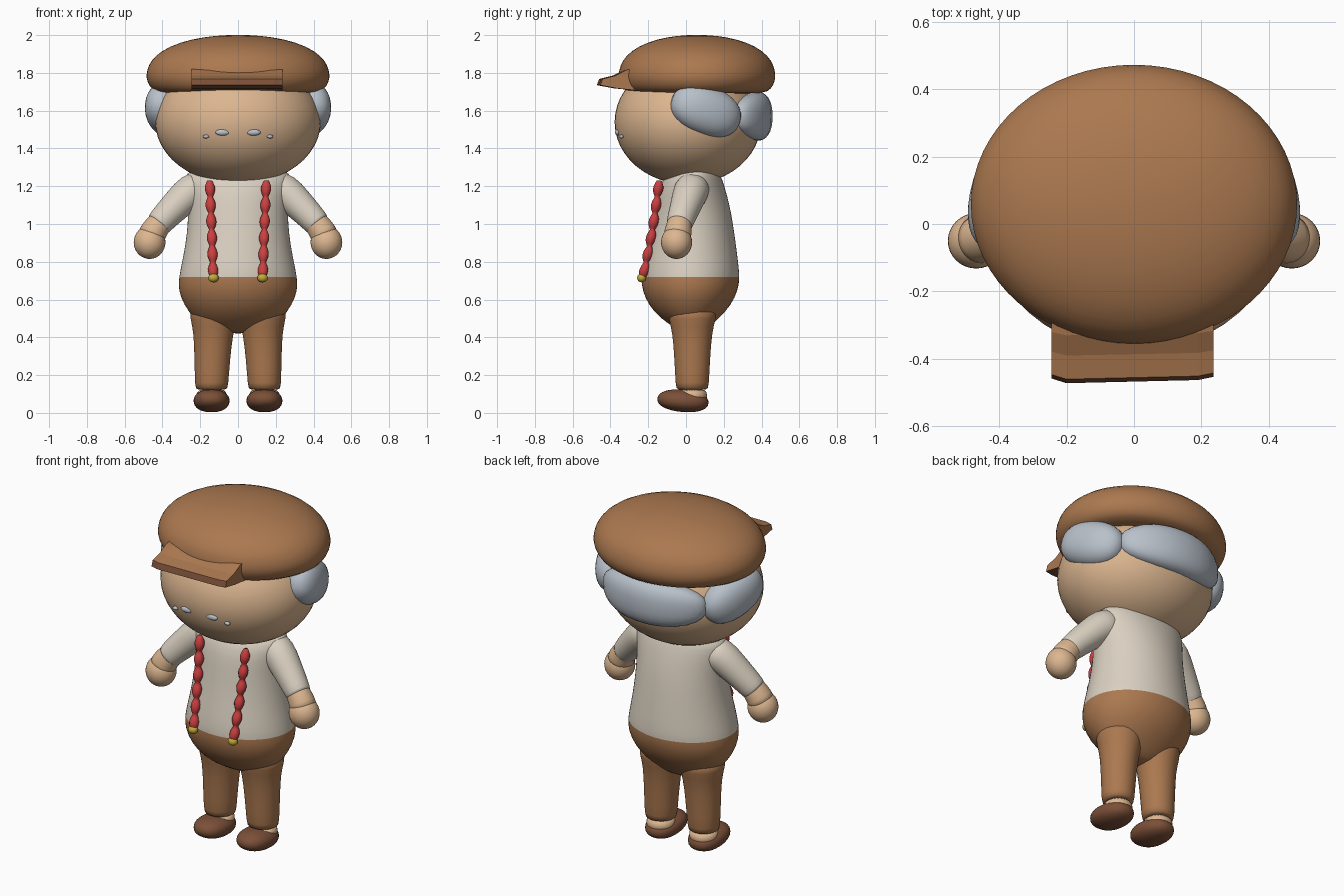
import bpy, bmesh, math
from mathutils import Vector, Euler

cube = bpy.data.objects.get("Cube")
if cube:
    bpy.data.objects.remove(cube, do_unlink=True)


def material(name, r, g, b):
    m = bpy.data.materials.new(name)
    m.use_nodes = True
    m.diffuse_color = (r, g, b, 1)
    node = next(n for n in m.node_tree.nodes if n.type == 'BSDF_PRINCIPLED')
    node.inputs["Base Color"].default_value = (r, g, b, 1)
    node.inputs["Roughness"].default_value = 0.8
    return m


BROWN = material("tweed_brown", .41, .19, .08)
DARK = material("leather_brown", .2, .08, .04)
SHIRT = material("cream_shirt", .70, .63, .53)
SKIN = material("skin", .72, .47, .28)
GREY = material("grey_hair", .48, .53, .59)
RED = material("red_strap", .6, .05, .05)
GOLD = material("gold_button", .55, .41, .04)


def finish(name, bm, mats, smooth=True, subdivide=0):
    bmesh.ops.recalc_face_normals(bm, faces=bm.faces)
    for f in bm.faces:
        f.smooth = smooth
    me = bpy.data.meshes.new(name)
    bm.to_mesh(me)
    bm.free()
    for m in mats:
        me.materials.append(m)
    ob = bpy.data.objects.new(name, me)
    bpy.context.collection.objects.link(ob)
    if subdivide:
        ob.modifiers.new("Smooth", 'SUBSURF').levels = subdivide
        ob.modifiers["Smooth"].render_levels = subdivide
    return ob


def loft(name, rings, mats, sides=24, follow=False, split_z=None, subdivide=1):
    """Rings are (centre, rx, ry); follow turns each ring along the path."""
    bm = bmesh.new()
    loops = []
    for i, (c, rx, ry) in enumerate(rings):
        c = Vector(c)
        ahead = Vector(rings[min(i + 1, len(rings) - 1)][0])
        behind = Vector(rings[max(i - 1, 0)][0])
        turn = (ahead - behind).to_track_quat('Z', 'Y') if follow else Euler((0, 0, 0)).to_quaternion()
        loop = []
        for k in range(sides):
            a = math.tau * k / sides
            loop.append(bm.verts.new(c + turn @ Vector((rx * math.cos(a), ry * math.sin(a), 0))))
        loops.append(loop)
    for a, b in zip(loops, loops[1:]):
        for k in range(sides):
            n = (k + 1) % sides
            bm.faces.new((a[k], a[n], b[n], b[k]))
    bm.faces.new(loops[0][::-1])
    bm.faces.new(loops[-1])
    if split_z is not None:
        for f in bm.faces:
            f.material_index = int(f.calc_center_median().z < split_z)
    return finish(name, bm, mats, True, subdivide)


def blob(name, centre, radii, mat, turn=(0, 0, 0), power=1, bend=0, detail=32):
    """Rounded ellipsoid, optionally boxier and curved around the head."""
    bm = bmesh.new()
    bmesh.ops.create_uvsphere(bm, u_segments=detail, v_segments=detail // 2, radius=1)
    rot = Euler([math.radians(t) for t in turn]).to_matrix()
    for v in bm.verts:
        p = Vector([math.copysign(abs(c) ** power, c) * r for c, r in zip(v.co, radii)])
        p.y -= bend * p.x ** 2
        v.co = Vector(centre) + rot @ p
    return finish(name, bm, [mat])


# Head and hair
blob("head", (0, .01, 1.54), (.438, .388, .33), SKIN, detail=48)
blob("back_hair", (0, .37, 1.57), (.33, .088, .13), GREY, power=.82, bend=.8)

# Flat cap crown: profile of (radius fraction, height)
cap = [(.5, 1.69), (.86, 1.69), (.95, 1.715), (.995, 1.755), (1.005, 1.79), (.98, 1.84),
       (.91, 1.89), (.75, 1.942), (.5, 1.98), (.25, 1.997), (.06, 2.001)]
loft("cap_crown", [((0, .058, z), .487 * f, .417 * f) for f, z in cap], [BROWN], sides=32)

# Cap peak: side profile extruded across, dark on the front and underside
peak = [(-.2, 1.84), (-.33, 1.815), (-.39, 1.785), (-.46, 1.768),
        (-.472, 1.735), (-.38, 1.718), (-.2, 1.7)]
bm = bmesh.new()
sections = []
for x, reach in ((-.245, .97), (-.2, 1), (.19, .98), (.235, .96)):
    sections.append([bm.verts.new((x, y * reach, z)) for y, z in peak])
for a, b in zip(sections, sections[1:]):
    for k in range(len(peak)):
        n = (k + 1) % len(peak)
        bm.faces.new((a[k], a[n], b[n], b[k]))
bm.faces.new(sections[0])
bm.faces.new(sections[-1])
bmesh.ops.recalc_face_normals(bm, faces=bm.faces)
bm.normal_update()
for f in bm.faces:
    f.material_index = int(f.normal.z < -.3 or f.normal.y < -.7)
finish("cap_peak", bm, [BROWN, DARK], smooth=False)

# Shirt and trouser seat: (height, half width, front, back)
body = [(.42, .09, 0, .08), (.45, .17, -.06, .12), (.5, .235, -.135, .175),
        (.57, .287, -.2, .24), (.65, .318, -.233, .277), (.715, .315, -.239, .286),
        (.8, .297, -.226, .277), (.9, .278, -.203, .264), (1, .267, -.183, .25),
        (1.1, .264, -.166, .232), (1.2, .28, -.145, .205), (1.27, .28, -.1, .18),
        (1.305, .22, -.02, .15)]
loft("torso", [((0, (f + b) / 2, z), w, (b - f) / 2) for z, w, f, b in body],
     [SHIRT, BROWN], sides=32, split_z=.715)

for s, side in ((1, "left"), (-1, "right")):
    # Side hair and moustache
    blob(side + "_side_hair", (s * .375, .105, 1.6), (.105, .195, .13), GREY,
         turn=(-20, 0, s * 17), power=.9)
    blob(side + "_moustache", (s * .082, -.362, 1.485), (.038, .014, .017), GREY, detail=16)
    blob(side + "_moustache_tip", (s * .17, -.342, 1.463), (.017, .012, .01), GREY, detail=12)

    # Arm
    sleeve = [(.17, .05, 1.21, .09), (.25, .025, 1.175, .095), (.31, .005, 1.115, .085),
              (.38, -.02, 1.045, .076), (.42, -.035, 1, .07), (.427, -.037, .993, .066)]
    loft(side + "_sleeve", [((s * x, y, z), r, r) for x, y, z, r in sleeve], [SHIRT], follow=True)
    wrist = [(.37, -.02, 1.055, .06), (.42, -.035, 1, .067), (.45, -.043, .955, .073),
             (.468, -.048, .92, .076)]
    loft(side + "_wrist", [((s * x, y, z), r, r) for x, y, z, r in wrist], [SKIN], follow=True)
    blob(side + "_hand", (s * .468, -.05, .903), (.084, .082, .088), SKIN)

    # Leg, ankle and shoe
    leg = [(.12, .14, .083), (.135, .14, .088), (.3, .136, .096), (.42, .13, .105),
           (.5, .128, .125), (.57, .125, .14)]
    loft(side + "_trouser_leg", [((s * x, .033, z), r, r) for z, x, r in leg], [BROWN])
    loft(side + "_ankle", [((s * .14, .033, z), .079, .079) for z in (.05, .09, .13)], [SKIN])
    blob(side + "_shoe", (s * .14, -.016, .064), (.095, .136, .059), DARK,
         turn=(-5, 0, 0), power=.9)

    # Beaded suspender strap and its button
    steps = 48
    strap = []
    for i in range(steps + 1):
        t = i / steps
        r = .013 + .014 * abs(math.sin(t * math.pi * 6))
        y = -.142 - .088 * t + .008 * math.sin(t * math.pi)
        strap.append(((s * (.15 - .02 * t), y, 1.23 - .52 * t), r, r))
    loft(side + "_strap", strap, [RED], sides=12, subdivide=0)
    blob(side + "_button", (s * .13, -.235, .715), (.028, .024, .024), GOLD, detail=16)
